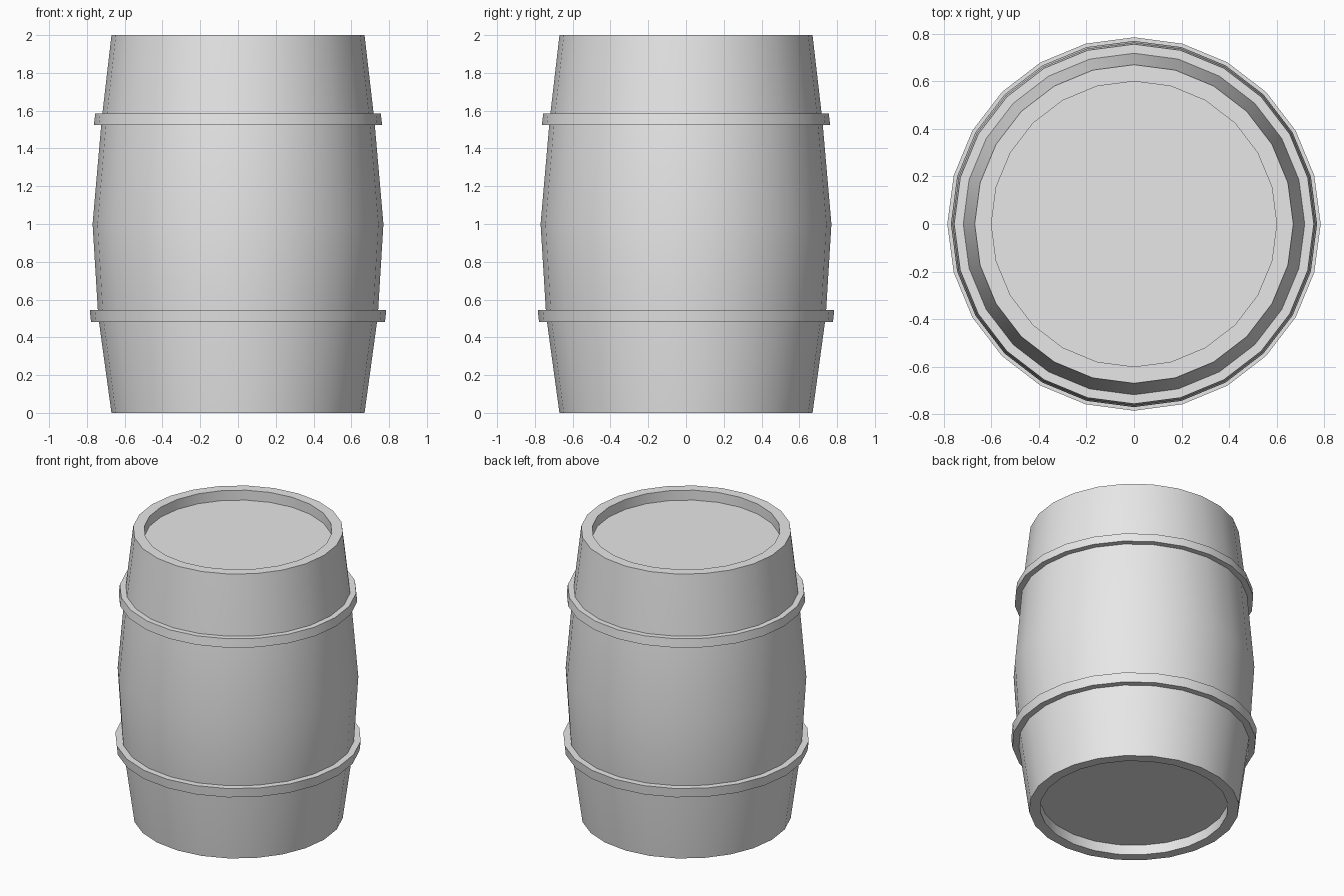
import bpy
import bmesh
import math

SIDES = 24

cube = bpy.data.objects.get("Cube")
if cube:
    bpy.data.objects.remove(cube, do_unlink=True)

grey = bpy.data.materials.new("plain_grey")
grey.use_nodes = True
colour = (0.8, 0.8, 0.8, 1)
grey.diffuse_color = colour
grey.node_tree.nodes["Principled BSDF"].inputs["Base Color"].default_value = colour


def lathe(name, profile, closed=False):
    """Spin (radius, height) points around z; open profiles get capped ends."""
    bm = bmesh.new()
    rings = []
    for r, z in profile:
        ring = []
        for i in range(SIDES):
            a = math.tau * i / SIDES
            ring.append(bm.verts.new((r * math.cos(a), r * math.sin(a), z)))
        rings.append(ring)
    pairs = list(zip(rings, rings[1:]))
    if closed:
        pairs.append((rings[-1], rings[0]))
    else:
        bm.faces.new(rings[0][::-1])
        bm.faces.new(rings[-1])
    for low, high in pairs:
        for i in range(SIDES):
            j = (i + 1) % SIDES
            bm.faces.new((low[i], low[j], high[j], high[i]))
    bmesh.ops.recalc_face_normals(bm, faces=bm.faces)
    mesh = bpy.data.meshes.new(name)
    bm.to_mesh(mesh)
    bm.free()
    mesh.materials.append(grey)
    obj = bpy.data.objects.new(name, mesh)
    bpy.context.collection.objects.link(obj)
    bpy.ops.object.select_all(action="DESELECT")
    obj.select_set(True)
    bpy.context.view_layer.objects.active = obj
    bpy.ops.object.shade_smooth_by_angle(angle=math.radians(30))
    return obj


# Bulging body with a rim and a recessed lid at each end
lathe("barrel_body", [
    (0.6, 0.07), (0.6, 0), (0.67, 0),
    (0.74, 0.51), (0.77, 1), (0.722, 1.55),
    (0.67, 2), (0.6, 2), (0.6, 1.93),
])

# Hoops, tapered with the staves and sunk slightly into them
for name, z0, z1, r0, r1 in (
    ("lower_hoop", 0.48, 0.545, 0.778, 0.785),
    ("upper_hoop", 1.525, 1.585, 0.763, 0.756),
):
    lathe(name, [(0.7, z0), (r0, z0), (r1, z1), (0.7, z1)], closed=True)
